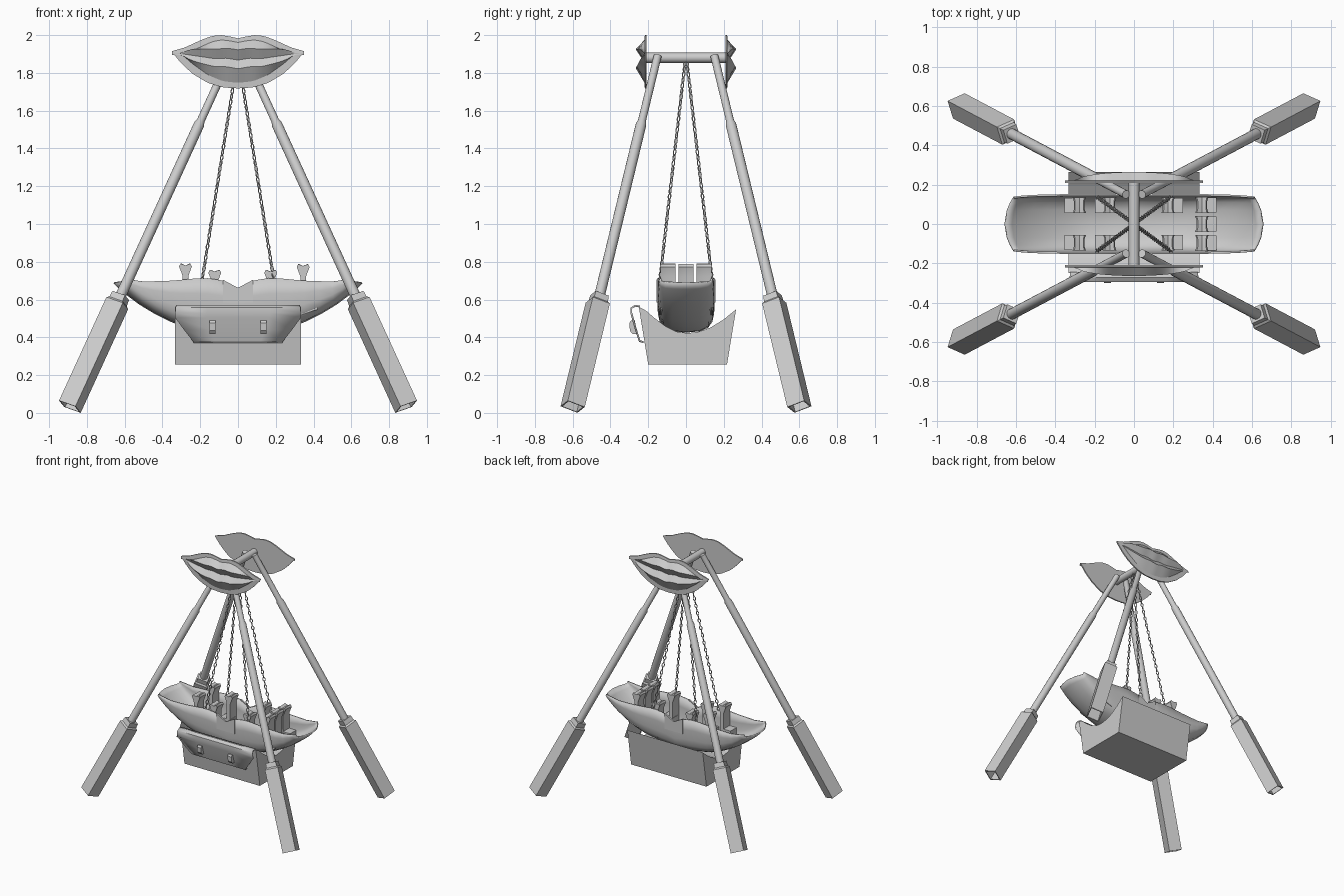
import bpy, bmesh, math
from mathutils import Vector, Matrix

if "Cube" in bpy.data.objects:
    bpy.data.objects.remove(bpy.data.objects["Cube"])


def make(name, verts, faces, smooth=None, thick=0):
    me = bpy.data.meshes.new(name)
    me.from_pydata([tuple(v) for v in verts], [], faces)
    bm = bmesh.new()
    bm.from_mesh(me)
    bmesh.ops.recalc_face_normals(bm, faces=bm.faces)
    bm.to_mesh(me)
    bm.free()
    ob = bpy.data.objects.new(name, me)
    bpy.context.collection.objects.link(ob)
    if thick:
        m = ob.modifiers.new("thickness", 'SOLIDIFY')
        m.thickness = thick
        m.offset = 0
    if smooth:
        me.polygons.foreach_set("use_smooth", [True] * len(me.polygons))
        me.set_sharp_from_angle(angle=math.radians(smooth))
    return ob


def loft(name, rings, closed=True, caps=True, **kw):
    n = len(rings[0])
    verts = [v for r in rings for v in r]
    faces = []
    for i in range(len(rings) - 1):
        for j in range(n if closed else n - 1):
            k = (j + 1) % n
            faces.append((i*n + j, i*n + k, (i + 1)*n + k, (i + 1)*n + j))
    if caps:
        faces += [tuple(range(n)), tuple(range((len(rings) - 1)*n, len(rings)*n))]
    return make(name, verts, faces, **kw)


def interp(pts, x):
    for (a, fa), (b, fb) in zip(pts, pts[1:]):
        if x <= b:
            return fa + (fb - fa) * max(0, x - a) / (b - a)
    return pts[-1][1]


# Axle
circ = [(math.cos(a * math.tau / 16), math.sin(a * math.tau / 16)) for a in range(16)]
loft("axle", [[(.027*c, y, 1.88 + .027*s) for c, s in circ] for y in (-.213, .213)], smooth=40)

# Four splayed legs: stepped tube and hollow square foot
TOP, BOT = Vector((.04, .15, 1.89)), Vector((.89, .60, .033))
D = (BOT - TOP).normalized()
E1 = Vector((-.081, .036, 0))
E1 = (E1 - Vector((0, 0, E1.dot(D) / D.z))).normalized()
E2 = D.cross(E1)
square = [(1, 1), (-1, 1), (-1, -1), (1, -1)]


def leg_rings(shape, spec, sx, sy):
    out = []
    for t, r in spec:
        c = TOP.lerp(BOT, t)
        pts = [c + E1*(a*r) + E2*(b*r) for a, b in shape]
        out.append([(p.x*sx, p.y*sy, p.z) for p in pts])
    return out


for sx in (-1, 1):
    for sy in (-1, 1):
        loft("leg_tube", leg_rings(circ, [(0, .021), (.185, .021), (.195, .028), (.71, .028)], sx, sy), smooth=30)
        loft("leg_foot", leg_rings(square, [(.683, .038), (.70, .040), (.705, .05), (1, .05),
                                            (1, .043), (.75, .043)], sx, sy))

# Lip shaped signs at both ends of the axle
edge_top = [(0, 1.983), (.04, 1.992), (.09, 2.0), (.14, 1.995), (.2, 1.972), (.28, 1.935), (.35, 1.915)]
edge_low = [(0, 1.718), (.08, 1.723), (.16, 1.747), (.24, 1.795), (.3, 1.85), (.35, 1.911)]
mouth = [(0, 1.868), (.06, 1.878), (.12, 1.875), (.29, 1.9)]
for s in (-1, 1):
    rings = []
    for i in range(-16, 17):
        x = .35 * i / 16
        a = abs(x)
        f = math.sqrt(max(0, 1 - (a / .29)**2))
        zt, zb, zm = interp(edge_top, a), interp(edge_low, a), interp(mouth, a)
        prof = [(.208, zt), (.218, zt), (.220, zm + (zt - .022 - zm)*(.25 + .75*f)),
                (.221 + .043*f, zm + .05*f + .004), (.221 + .008*f, zm),
                (.221 + .043*f, zm - .042*f - .004), (.220, zm + (zb + .03 - zm)*(.25 + .75*f)),
                (.218, zb), (.208, zb)]
        rings.append([(x, s*y, z) for y, z in prof])
    loft("lip_sign", rings, smooth=25)

# Four hanging chains of alternating oval links
for sx in (-1, 1):
    for sy in (-1, 1):
        a, b = Vector((.004*sx, .004*sy, 1.865)), Vector((.192*sx, .14*sy, .69))
        rot = (b - a).to_track_quat('Z', 'Y').to_matrix()
        verts, faces = [], []
        N, U, V = 40, 10, 5
        for k in range(N):
            c, base = a.lerp(b, (k + .5) / N), len(verts)
            turn = rot @ Matrix.Rotation(k * math.pi / 2, 3, 'Z')
            for u in range(U):
                cu, su = math.cos(u*math.tau/U), math.sin(u*math.tau/U)
                for v in range(V):
                    cv, sv = math.cos(v*math.tau/V), math.sin(v*math.tau/V)
                    verts.append(c + turn @ Vector(((.0085 + .0035*cv)*cu, .0035*sv, (.0155 + .0035*cv)*su)))
                    u2, v2 = (u + 1) % U, (v + 1) % V
                    faces.append(tuple(base + p for p in (u*V + v, u2*V + v, u2*V + v2, u*V + v2)))
        make("chain", verts, faces, smooth=60)

# Boat hull: open U section swept up at both ends
rim = [(0, .66), (.08, .70), (.15, .713), (.22, .712), (.35, .70), (.5, .695), (.61, .712)]
keel = [(0, .43), (.12, .433), (.2, .442), (.28, .46), (.35, .487), (.43, .53), (.5, .578), (.57, .64), (.61, .69)]
half = [(1, 1), (1, .7), (.98, .42), (.92, .24), (.78, .11), (.5, .03)]
section = [(-w, h) for w, h in half] + [(0, 0)] + [(w, h) for w, h in reversed(half)]
xs = [0, .04, .08, .12, .16, .22, .28, .35, .43, .5, .55, .585, .61]
rings = []
for x in [-v for v in reversed(xs[1:])] + xs:
    a = abs(x)
    w = .147 - .012 * (a / .61)**6
    zt, zb = interp(rim, a), interp(keel, a)
    bow = .045 * (a / .61)**4
    rings.append([(x + math.copysign(bow * (1 - p*p), x), w*p, zb + (zt - zb)*h) for p, h in section])
loft("boat_hull", rings, closed=False, caps=False, smooth=35, thick=.01)

# Boarding gates on the hull sides
gate = [(-.08, .585), (.08, .585), (.08, .705), (0, .662), (-.08, .705)]
for s in (-1, 1):
    loft("boarding_gate", [[(x, s*y, z) for x, z in gate] for y in (.143, .156)])

# Seats with flared, notched backs, facing outward
back = [(-.016, 0), (.016, 0), (.015, .165), (.034, .215), (.026, .23), (0, .221),
        (-.026, .23), (-.034, .215), (-.015, .165)]
for cx, top, rows in ((-.278, .79, (-.095, .095)), (-.123, .757, (-.095, .095)),
                      (.173, .757, (-.095, .095)), (.345, .787, (-.096, 0, .096))):
    s = 1 if cx > 0 else -1
    for cy in rows:
        ys = (cy - .04, cy - .02, cy + .02, cy + .04)
        rings = [[(cx + px*k, y, top - .23 + pz) for px, pz in back]
                 for y, k in zip(ys, (1, .8, .8, 1))]
        loft("seat_back", rings, smooth=30)
        z0, z1 = top - .27, top - .19
        loft("seat_base", [[(cx - s*.016, y, z0), (cx + s*.075, y, z0 + .03),
                            (cx + s*.075, y, z1), (cx - s*.016, y, z1)] for y in (cy - .038, cy + .038)])

# Base box with a concave cradle top
cradle = [(.265, .548), (.20, .495), (.13, .452), (.07, .43), (.01, .422), (-.05, .43),
          (-.11, .46), (-.17, .505), (-.21, .54), (-.25, .562)]
loft("base_box", [[(x, y, z) for y, z in [(-.2, .256), (.217, .256)] + cradle] for x in (-.333, .333)])

# Folded front flap with two handles
flap = [(.325, -.245, .563), (.327, -.27, .567), (.33, -.29, .555), (.333, -.29, .53), (.333, -.283, .505),
        (.285, -.265, .44), (.237, -.245, .38), (.235, -.225, .375)]
loft("front_flap", [[(u*w, y, z) for u in (-1, -.5, 0, .5, 1)] for w, y, z in flap],
     closed=False, caps=False, smooth=40, thick=.01)
for s in (-1, 1):
    grip = [(-.262, .418), (-.283, .418), (-.297, .435), (-.3, .475), (-.292, .488), (-.27, .488)]
    loft("flap_handle", [[(s*.135 + x, y, z) for y, z in grip] for x in (-.017, .017)])
